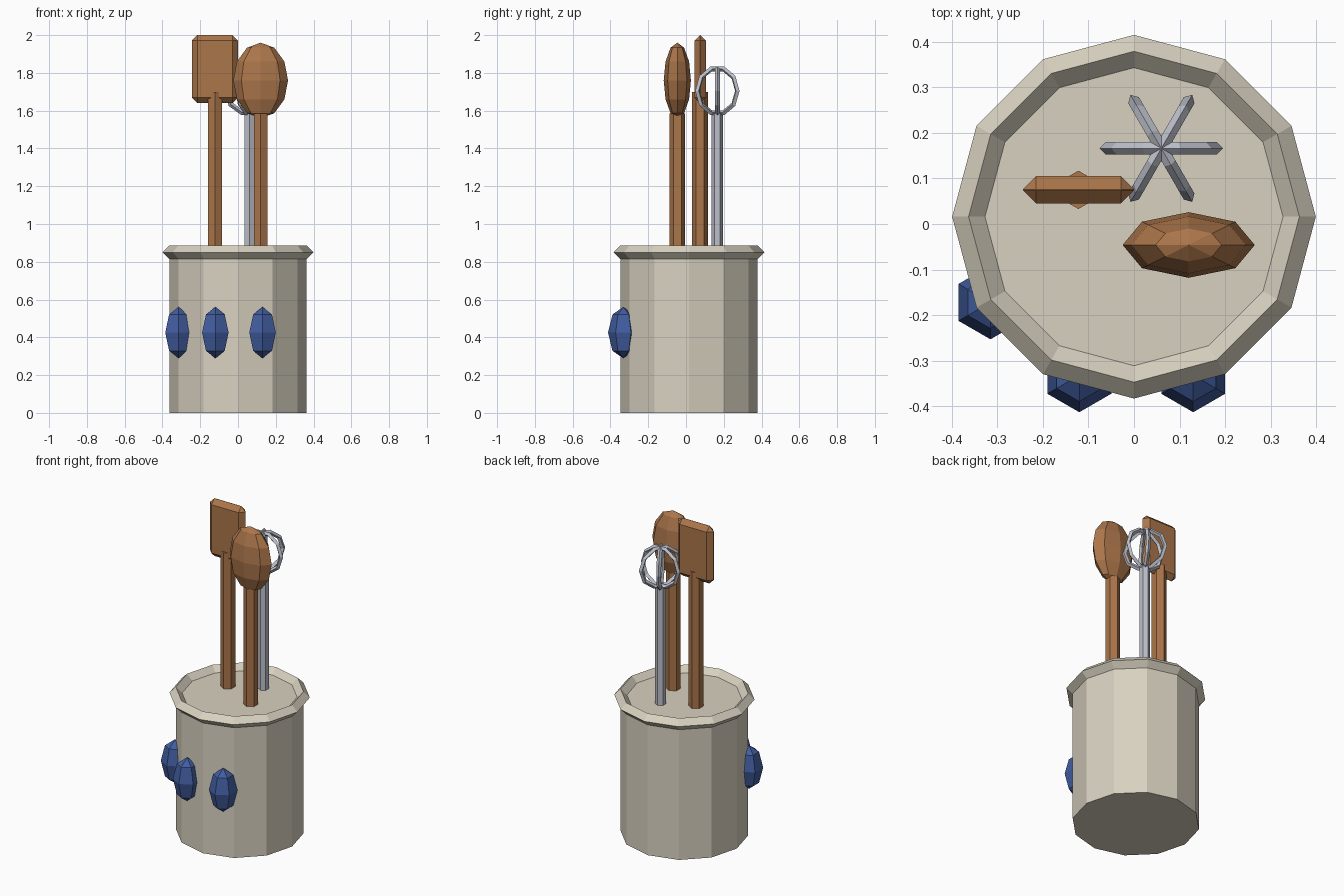
import bpy
from math import radians

if "Cube" in bpy.data.objects:
    bpy.data.objects.remove(bpy.data.objects["Cube"])

CY = 0.016  # jar centre in y


def material(name, r, g, b):
    m = bpy.data.materials.new(name)
    m.diffuse_color = (r, g, b, 1)
    m.use_nodes = True
    m.node_tree.nodes["Principled BSDF"].inputs["Base Color"].default_value = m.diffuse_color
    return m


cream = material("cream_ceramic", 0.69, 0.64, 0.53)
wood = material("brown_wood", 0.41, 0.18, 0.069)
steel = material("grey_steel", 0.51, 0.53, 0.60)
blue = material("blue_glaze", 0.053, 0.109, 0.35)


def finish(name, mat):
    o = bpy.context.object
    o.name = name
    o.data.materials.append(mat)
    return o


def rod(name, mat, x, y, r, z0, z1, sides=6):
    bpy.ops.mesh.primitive_cylinder_add(
        vertices=sides, radius=r, depth=z1 - z0, location=(x, y, (z0 + z1) / 2))
    return finish(name, mat)


def ring(name, mat, loc, major, minor, segments, rot=(0, 0, 0)):
    bpy.ops.mesh.primitive_torus_add(
        major_radius=major, minor_radius=minor, major_segments=segments,
        minor_segments=4, location=loc, rotation=rot)
    return finish(name, mat)


def ellipsoid(name, mat, loc, scale, segments, rings):
    bpy.ops.mesh.primitive_uv_sphere_add(
        segments=segments, ring_count=rings, radius=1, location=loc)
    o = finish(name, mat)
    o.scale = scale
    return o


# Jar with a thick rim
rod("jar_body", cream, 0, CY, 0.363, 0, 0.85, 12)
ring("jar_rim", cream, (0, CY, 0.85), 0.363, 0.036, 12)

# Raised blue drops on the front of the jar
for i, (x, y) in enumerate([(-0.315, -0.172), (-0.12, -0.332), (0.13, -0.332)]):
    ellipsoid(f"blue_drop_{i + 1}", blue, (x, y, 0.425), (0.081, 0.081, 0.136), 6, 4)

# Wooden spoon
rod("spoon_handle", wood, 0.12, -0.046, 0.042, 0.6, 1.585)
ellipsoid("spoon_head", wood, (0.12, -0.046, 1.76), (0.145, 0.072, 0.2), 8, 6)

# Wooden spatula with a chamfered blade
rod("spatula_handle", wood, -0.122, 0.075, 0.042, 0.6, 1.70)
bpy.ops.mesh.primitive_cube_add(size=1, location=(-0.122, 0.075, 1.82))
blade = finish("spatula_blade", wood)
for v in blade.data.vertices:
    v.co = (v.co.x * 0.244, v.co.y * 0.06, v.co.z * 0.36)
bevel = blade.modifiers.new("chamfer", 'BEVEL')
bevel.width = 0.029
bevel.segments = 1

# Steel whisk: handle and three crossed wire loops
rod("whisk_handle", steel, 0.06, 0.166, 0.03, 0.6, 1.585)
for i in range(3):
    ring(f"whisk_loop_{i + 1}", steel, (0.06, 0.166, 1.705), 0.122, 0.0135, 10,
         (radians(90), 0, radians(60 * i)))
